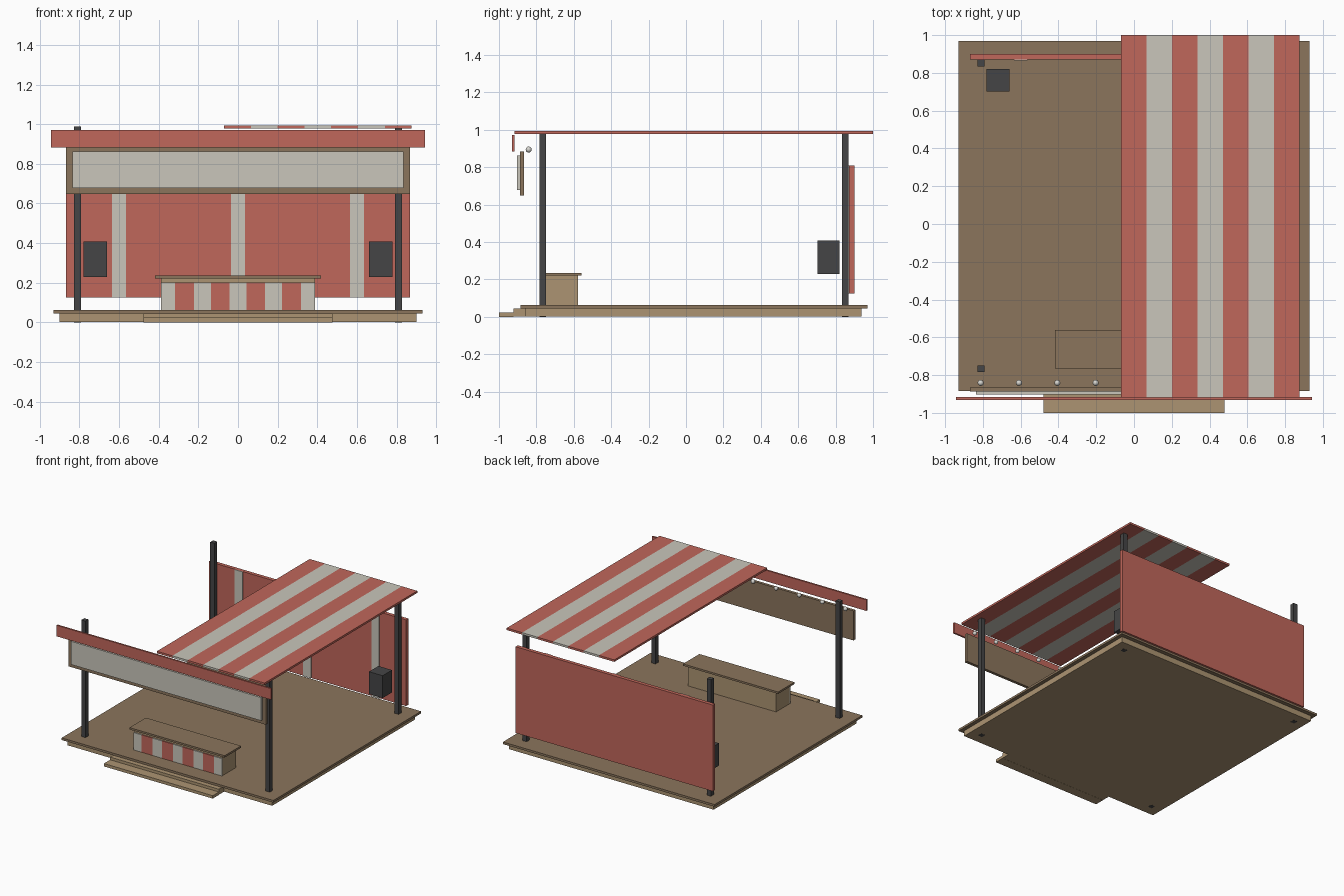
import bpy
import bmesh
from mathutils import Vector

cube = bpy.data.objects.get("Cube")
if cube:
    bpy.data.objects.remove(cube, do_unlink=True)


def material(name, r, g, b):
    mat = bpy.data.materials.new(name)
    mat.use_nodes = True
    mat.diffuse_color = (r, g, b, 1)
    bsdf = next(n for n in mat.node_tree.nodes if n.type == "BSDF_PRINCIPLED")
    bsdf.inputs["Base Color"].default_value = (r, g, b, 1)
    return mat


RED = material("faded red", 0.53, 0.135, 0.104)
WHITE = material("canvas white", 0.585, 0.565, 0.497)
BROWN = material("brown wood", 0.258, 0.178, 0.107)
TAN = material("light wood", 0.413, 0.296, 0.168)
DARK = material("dark metal", 0.06, 0.06, 0.061)
GLOW = material("bulb glass", 0.68, 0.67, 0.63)


def finish(name, bm, *mats):
    mesh = bpy.data.meshes.new(name)
    bm.to_mesh(mesh)
    bm.free()
    for mat in mats:
        mesh.materials.append(mat)
    obj = bpy.data.objects.new(name, mesh)
    bpy.context.collection.objects.link(obj)
    return obj


def box_mesh(x, y, z):
    bm = bmesh.new()
    bmesh.ops.create_cube(bm, size=1)
    for v in bm.verts:
        v.co = Vector(s[0] + (c + 0.5) * (s[1] - s[0]) for s, c in zip((x, y, z), v.co))
    return bm


def box(name, x, y, z, mat):
    return finish(name, box_mesh(x, y, z), mat)


def striped_box(name, x, y, z, cuts, first, second):
    """Box sliced along x, with bands alternating between two colours."""
    bm = box_mesh(x, y, z)
    for cut in cuts:
        bmesh.ops.bisect_plane(bm, geom=bm.verts[:] + bm.edges[:] + bm.faces[:],
                               plane_co=(cut, 0, 0), plane_no=(1, 0, 0))
    for f in bm.faces:
        centre = f.calc_center_median().x
        f.material_index = sum(centre > cut for cut in cuts) % 2
    return finish(name, bm, first, second)


# Platform and entrance steps
box("platform_base", (-0.9, 0.9), (-0.857, 0.938), (0.001, 0.045), TAN)
box("platform_deck", (-0.93, 0.93), (-0.885, 0.97), (0.045, 0.062), BROWN)
box("lower_step", (-0.478, 0.478), (-1, -0.923), (0, 0.023), TAN)
box("upper_step", (-0.478, 0.478), (-0.923, -0.857), (0.001, 0.045), TAN)

# Posts and speakers, mirrored left and right
for side, s in (("left", 1), ("right", -1)):
    for end, y in (("front", -0.766), ("back", 0.852)):
        box(f"{end}_{side}_post", (s * 0.81 - 0.018, s * 0.81 + 0.018),
            (y - 0.018, y + 0.018), (0, 0.988), DARK)
    box(f"{side}_speaker", (s * 0.72 - 0.06, s * 0.72 + 0.06),
        (0.702, 0.82), (0.229, 0.407), DARK)

# Back wall with white bands on its inner face
box("back_wall", (-0.867, 0.867), (0.872, 0.901), (0.124, 0.809), RED)
for i, x in enumerate((-0.6, 0, 0.6)):
    box(f"wall_band_{i + 1}", (x - 0.035, x + 0.035), (0.866, 0.872), (0.124, 0.809), WHITE)

# Striped canopy over one side
left, right = -0.07, 0.876
width = (right - left) / 7
striped_box("canopy", (left, right), (-0.918, 1), (0.977, 0.993),
            [left + width * i for i in range(1, 7)], RED, WHITE)

# Front valance and sign board
box("valance", (-0.943, 0.943), (-0.931, -0.917), (0.883, 0.971), RED)
box("sign_frame", (-0.867, 0.867), (-0.888, -0.865), (0.648, 0.883), BROWN)
box("sign_panel", (-0.836, 0.836), (-0.903, -0.888), (0.677, 0.861), WHITE)

# Row of bulbs behind the sign
for i in range(9):
    bm = bmesh.new()
    bmesh.ops.create_uvsphere(bm, u_segments=16, v_segments=10, radius=0.016)
    for f in bm.faces:
        f.smooth = True
    bulb = finish(f"bulb_{i + 1}", bm, GLOW)
    bulb.location = ((i - 4) * 0.203, -0.841, 0.894)

# Counter with striped front
box("counter_body", (-0.388, 0.388), (-0.748, -0.577), (0.062, 0.22), TAN)
box("counter_top", (-0.418, 0.418), (-0.765, -0.56), (0.22, 0.235), BROWN)
edges = [x + d for x in (-0.27, -0.09, 0.09, 0.27) for d in (-0.047, 0.047)]
striped_box("counter_stripes", (-0.388, 0.388), (-0.756, -0.748), (0.062, 0.2),
            edges, WHITE, RED)
